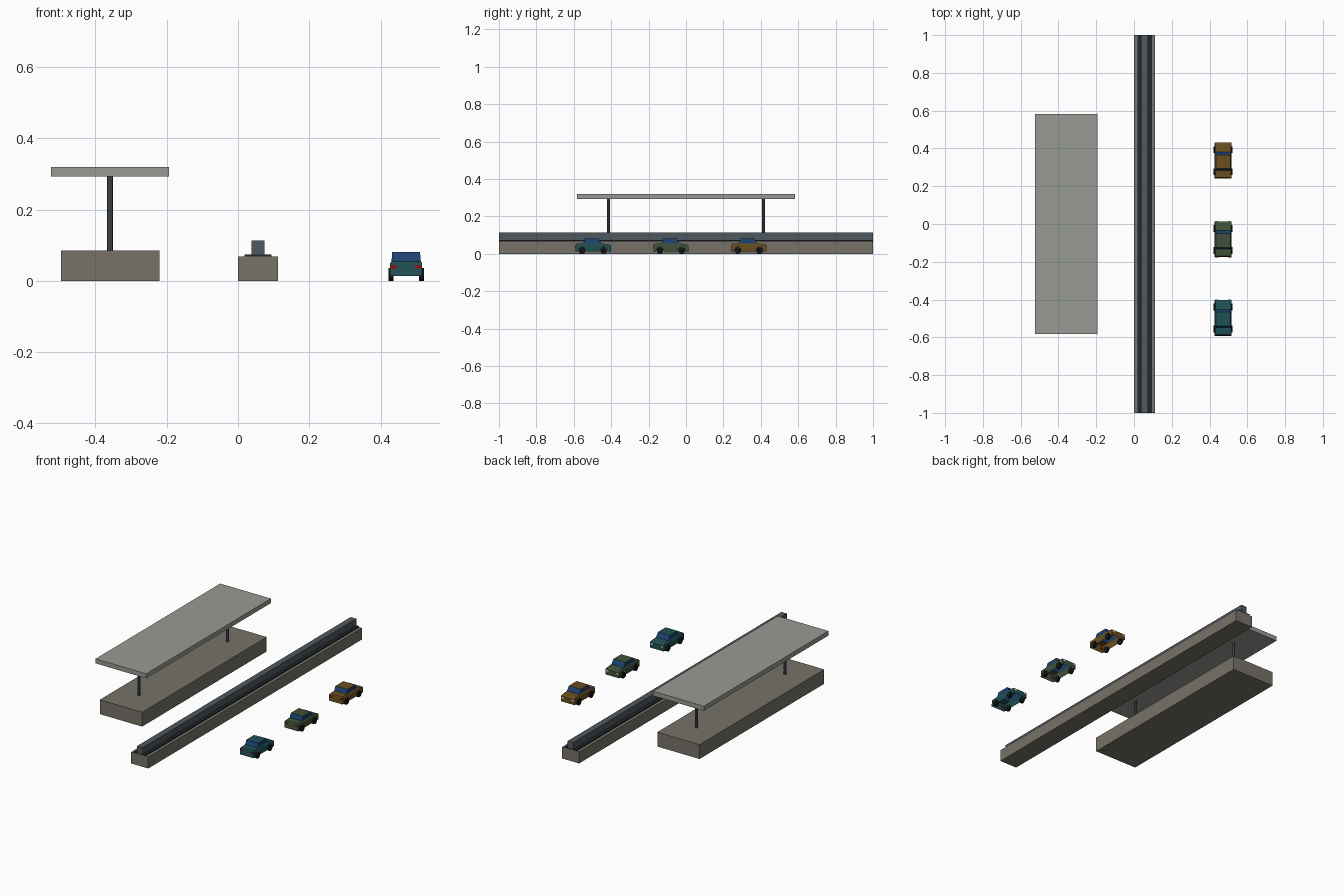
import bpy, bmesh, math

if "Cube" in bpy.data.objects:
    bpy.data.objects.remove(bpy.data.objects["Cube"])


def material(name, r, g, b):
    m = bpy.data.materials.new(name)
    m.diffuse_color = [(c / 255) ** 2.2 for c in (r, g, b)] + [1]
    m.use_nodes = True
    m.node_tree.nodes["Principled BSDF"].inputs["Base Color"].default_value = m.diffuse_color
    return m


concrete = material("concrete", 118, 114, 104)
steel = material("steel", 80, 88, 95)
dark = material("dark_steel", 38, 43, 48)
canopy = material("canopy", 150, 153, 146)
glass = material("glass", 34, 68, 112)
rubber = material("rubber", 25, 26, 28)
red = material("red_light", 140, 25, 25)
white = material("white_light", 210, 210, 195)


def finish(name, bm, mats):
    bmesh.ops.recalc_face_normals(bm, faces=bm.faces[:])
    me = bpy.data.meshes.new(name)
    bm.to_mesh(me)
    bm.free()
    for m in mats:
        me.materials.append(m)
    ob = bpy.data.objects.new(name, me)
    bpy.context.collection.objects.link(ob)
    return ob


def box(name, x, y, z, mat):
    """Box from (min, max) ranges."""
    bm = bmesh.new()
    bmesh.ops.create_cube(bm, size=1)
    for v in bm.verts:
        for i, (lo, hi) in enumerate((x, y, z)):
            v.co[i] = (lo + hi) / 2 + v.co[i] * (hi - lo)
    return finish(name, bm, [mat])


def cylinder(name, r, depth, loc, mat, sides, rot=(0, 0, 0)):
    bpy.ops.mesh.primitive_cylinder_add(vertices=sides, radius=r, depth=depth,
                                        location=loc, rotation=rot)
    ob = bpy.context.object
    ob.name = name
    ob.data.materials.append(mat)


# Platform with canopy on two posts
box("platform", (-.497, -.22), (-.583, .583), (0, .085), concrete)
box("canopy_roof", (-.525, -.193), (-.583, .583), (.293, .32), canopy)
for y in (-.415, .415):
    cylinder("canopy_post", .0085, .21, (-.359, y, .189), steel, 8)

# Guideway beam, base plate and raised rail
box("guideway_beam", (0, .112), (-1, 1), (0, .068), concrete)
box("guideway_plate", (.018, .094), (-1, 1), (.068, .074), dark)
box("guideway_rail", (.038, .075), (-1, 1), (.074, .113), steel)

AXLES, WHEEL_R = (-.059, .057), .018


def car_shell(name, cx, cy, paint):
    """Open-bottomed car body: sides with wheel arches, shoulders, cabin."""
    bm = bmesh.new()

    def face(pts, mat=0):
        f = bm.faces.new([bm.verts.new((cx + x, cy + y, z)) for x, y, z in pts])
        f.material_index = mat

    rear, front, w, wt = -.095, .095, .045, .041
    # lower outline with arches, then belt line
    low = [(rear, .013)]
    for a in AXLES:
        for k in range(7):
            t = math.pi * (1 - k / 6)
            low.append((a + .021 * math.cos(t), .013 + .025 * math.sin(t)))
    low.append((front, .013))
    belt = [(front, .045), (front - .006, .048), (rear + .003, .05)]
    top = [(rear + .006, .054), (-.052, .056), (.045, .056), (front - .01, .051)]
    roof = [(-.043, .081), (.030, .081)]
    for s in (-1, 1):
        face([(s * w, y, z) for y, z in low + belt])
        face([(s * w, *belt[2])] + [(s * wt, *p) for p in top] + [(s * w, *belt[1])])
        face([(s * wt, *top[1]), (s * wt, *top[2]),
              (s * .039, *roof[1]), (s * .039, *roof[0])], 1)

    def strip(a, b, wa, wb, mat=0):
        face([(-wa, *a), (wa, *a), (wb, *b), (-wb, *b)], mat)

    strip(low[0], belt[2], w, w)          # tail
    strip(belt[2], top[0], w, wt)
    strip(top[0], top[1], wt, wt)         # boot lid
    strip(top[1], roof[0], wt, .039, 1)   # rear window
    strip(roof[0], roof[1], .039, .039)   # roof
    strip(roof[1], top[2], .039, wt, 1)   # windscreen
    strip(top[2], top[3], wt, wt)         # bonnet
    strip(top[3], belt[1], wt, w)
    strip(belt[1], belt[0], w, w)
    strip(belt[0], low[-1], w, w)         # nose
    bmesh.ops.remove_doubles(bm, verts=bm.verts[:], dist=.0002)
    finish(name, bm, [paint, glass])


# Three parked cars, tails facing the front
paints = (material("teal_paint", 36, 82, 86), material("olive_paint", 66, 82, 60),
          material("ochre_paint", 104, 80, 36))
cx = .472
for i, paint in enumerate(paints):
    cy = -.497 + .4165 * i
    car_shell("car_body", cx, cy, paint)
    for s in (-1, 1):
        for a in AXLES:
            cylinder("car_wheel", WHEEL_R, .014, (cx + s * .043, cy + a, WHEEL_R),
                     rubber, 12, (0, math.pi / 2, 0))
        lx = cx + s * .034
        box("tail_light", (lx - .009, lx + .009), (cy - .096, cy - .09), (.035, .044), red)
        box("head_light", (lx - .008, lx + .008), (cy + .09, cy + .096), (.033, .042), white)
